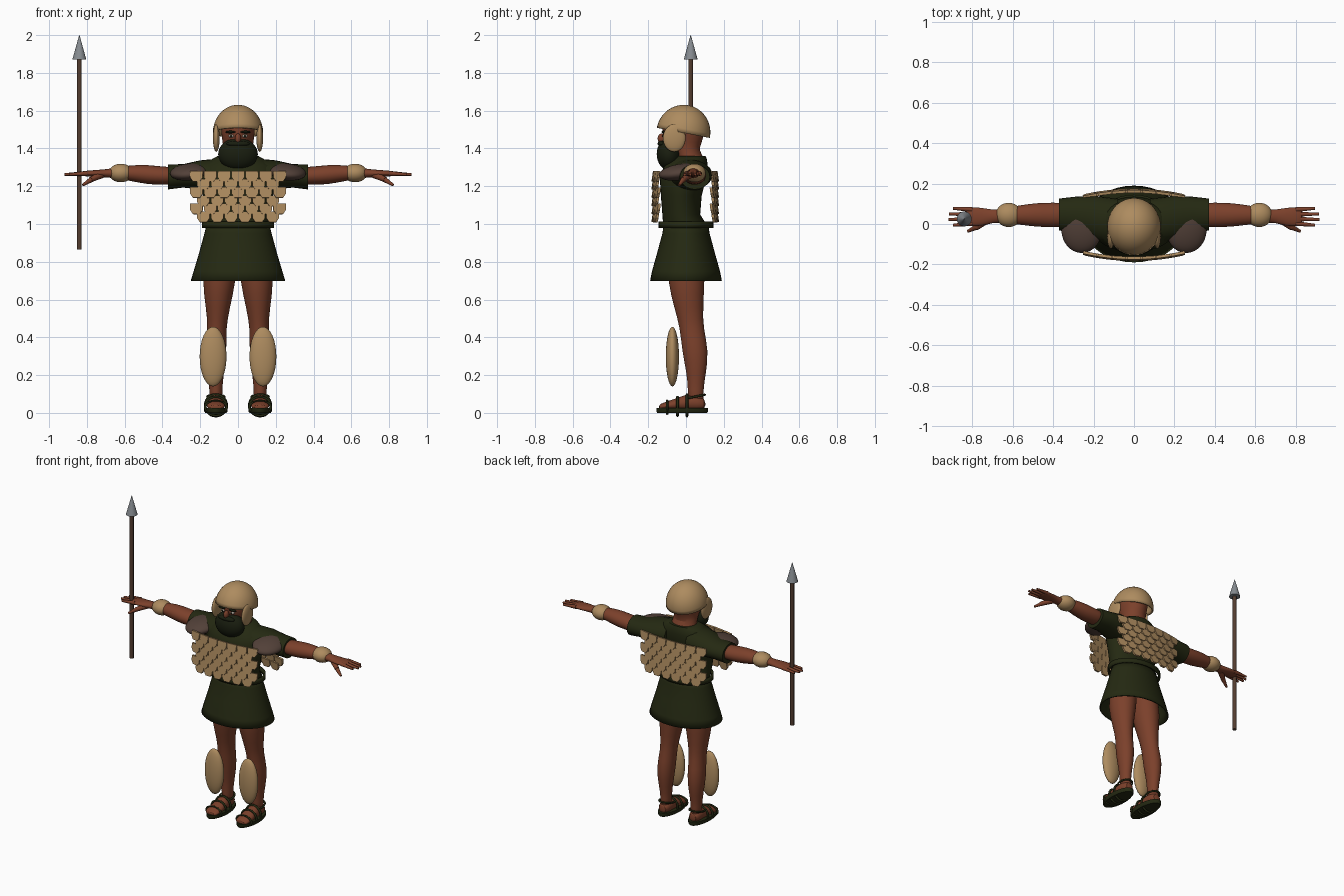
import bpy, bmesh, math
from mathutils import Vector, Matrix

cube = bpy.data.objects.get("Cube")
if cube:
    bpy.data.objects.remove(cube, do_unlink=True)


def material(name, rgb):
    m = bpy.data.materials.new(name)
    m.use_nodes = True
    m.diffuse_color = (*rgb, 1)
    m.node_tree.nodes["Principled BSDF"].inputs["Base Color"].default_value = (*rgb, 1)
    return m


BRONZE = material("bronze", (0.42, 0.26, 0.115))
SKIN = material("skin", (0.20, 0.052, 0.024))
CLOTH = material("dark_green_cloth", (0.018, 0.022, 0.006))
HAIR = material("dark_hair", (0.010, 0.013, 0.005))
LEATHER = material("brown_leather", (0.085, 0.052, 0.040))
WOOD = material("dark_wood", (0.085, 0.045, 0.028))
STEEL = material("steel", (0.24, 0.26, 0.28))
WHITE = material("eye_white", (0.45, 0.40, 0.35))


def finish(name, bm, mat, angle=50):
    bmesh.ops.recalc_face_normals(bm, faces=bm.faces)
    me = bpy.data.meshes.new(name)
    bm.to_mesh(me)
    bm.free()
    me.materials.append(mat)
    me.shade_smooth()
    me.set_sharp_from_angle(angle=math.radians(angle))
    ob = bpy.data.objects.new(name, me)
    bpy.context.collection.objects.link(ob)
    return ob


def loft(name, axis, sections, mat, sides=20, caps=True, subsurf=0, solid=0):
    """Elliptical rings (along, u, v, ru, rv) joined along one axis."""
    bm = bmesh.new()
    rings = []
    for a, u, v, ru, rv in sections:
        ring = []
        for i in range(sides):
            t = math.tau * i / sides
            p, q = u + ru * math.cos(t), v + rv * math.sin(t)
            ring.append(bm.verts.new({"x": (a, p, q), "y": (p, a, q), "z": (p, q, a)}[axis]))
        rings.append(ring)
    for low, high in zip(rings, rings[1:]):
        for i in range(sides):
            j = (i + 1) % sides
            bm.faces.new((low[i], low[j], high[j], high[i]))
    if caps:
        bm.faces.new(rings[0])
        bm.faces.new(rings[-1])
    ob = finish(name, bm, mat)
    if subsurf:
        ob.modifiers.new("smooth", "SUBSURF").levels = subsurf
        ob.modifiers["smooth"].render_levels = subsurf
    if solid:
        ob.modifiers.new("thickness", "SOLIDIFY").thickness = solid
    return ob


def ellipsoid(name, loc, radii, mat, rot=(0, 0, 0)):
    bm = bmesh.new()
    bmesh.ops.create_uvsphere(bm, u_segments=28, v_segments=16, radius=1)
    bmesh.ops.scale(bm, vec=radii, verts=bm.verts)
    ob = finish(name, bm, mat, 180)
    ob.location, ob.rotation_euler = loc, rot
    return ob


def rod(name, p, q, r1, r2, mat, sides=14):
    p, q = Vector(p), Vector(q)
    bm = bmesh.new()
    bmesh.ops.create_cone(bm, cap_ends=True, segments=sides, radius1=r1, radius2=r2, depth=(q - p).length)
    ob = finish(name, bm, mat)
    ob.location = (p + q) / 2
    ob.rotation_euler = (q - p).to_track_quat("Z", "Y").to_euler()
    return ob


def strap(name, loc, rx, ry, r, rot, mat):
    bpy.ops.mesh.primitive_torus_add(major_radius=rx, minor_radius=r, major_segments=28, minor_segments=8)
    ob = bpy.context.object
    ob.name = name
    ob.location, ob.rotation_euler = loc, rot
    ob.scale.y = ry / rx
    ob.data.materials.append(mat)
    ob.data.shade_smooth()


# Head and neck
loft("head", "z", [(1.28, 0, .02, .10, .085), (1.34, 0, .03, .088, .075), (1.39, 0, 0, .078, .066),
                   (1.43, 0, -.015, .082, .10), (1.48, 0, -.015, .09, .113), (1.54, 0, -.01, .09, .115),
                   (1.60, 0, -.01, .055, .07)], SKIN, subsurf=1)
ellipsoid("beard", (0, -.09, 1.37), (.105, .065, .085), HAIR)
ellipsoid("moustache", (0, -.128, 1.425), (.062, .022, .016), HAIR)
ellipsoid("nose", (0, -.13, 1.452), (.016, .02, .027), SKIN)

# Helmet: tilted open dome with cheek guards
bm = bmesh.new()
bmesh.ops.create_uvsphere(bm, u_segments=36, v_segments=20, radius=1)
bmesh.ops.delete(bm, geom=[v for v in bm.verts if v.co.z < -.01], context="VERTS")
bmesh.ops.scale(bm, vec=(.133, .143, .148), verts=bm.verts)
helmet = finish("helmet", bm, BRONZE)
helmet.location, helmet.rotation_euler = (0, -.014, 1.483), (-.19, 0, 0)
helmet.modifiers.new("thickness", "SOLIDIFY").thickness = .01

# Tunic, belt and flared skirt
loft("tunic", "z", [(.98, 0, 0, .165, .12), (1.05, 0, -.025, .17, .10), (1.15, 0, -.025, .185, .108),
                    (1.25, 0, -.015, .21, .124), (1.31, 0, 0, .19, .115), (1.345, 0, .02, .135, .09),
                    (1.36, 0, .025, .108, .078)], CLOTH, sides=32)
loft("belt", "z", [(.98, 0, 0, .19, .145), (1.012, 0, 0, .19, .145)], CLOTH, sides=32, caps=False, solid=.012)
loft("skirt", "z", [(1.0, 0, 0, .165, .118), (.95, 0, 0, .178, .125), (.85, 0, 0, .205, .152),
                    (.75, 0, 0, .235, .18), (.70, 0, 0, .25, .19)], CLOTH, sides=36, caps=False, solid=.01)

# Parts on both sides
for side, s in (("left", 1), ("right", -1)):
    def part(label):
        return side + "_" + label

    ellipsoid(part("eye"), (s * .036, -.112, 1.466), (.015, .012, .008), WHITE)
    ellipsoid(part("pupil"), (s * .036, -.121, 1.466), (.006, .005, .006), HAIR)
    ellipsoid(part("brow"), (s * .04, -.118, 1.487), (.028, .012, .007), HAIR)
    ellipsoid(part("cheek_guard"), (s * .115, -.062, 1.455), (.018, .06, .073), BRONZE)

    # Sleeve, shoulder guard and arm
    loft(part("sleeve"), "x", [(s * .08, .01, 1.258, .115, .09), (s * .2, .03, 1.26, .11, .077),
                               (s * .29, .045, 1.255, .09, .062), (s * .37, .047, 1.249, .079, .066)],
         CLOTH, sides=24)
    ellipsoid(part("shoulder_guard"), (s * .26, -.03, 1.275), (.1, .115, .042), LEATHER, (.15, s * .1, 0))
    loft(part("arm"), "x", [(s * .3, .045, 1.255, .06, .048), (s * .4, .045, 1.255, .062, .048),
                            (s * .48, .045, 1.262, .06, .053), (s * .57, .045, 1.27, .048, .042),
                            (s * .66, .04, 1.27, .034, .026), (s * .7, .038, 1.268, .032, .022),
                            (s * .75, .035, 1.268, .046, .018), (s * .81, .037, 1.267, .048, .015),
                            (s * .835, .037, 1.266, .042, .011)], SKIN, subsurf=1)
    ellipsoid(part("wrist_guard"), (s * .62, .045, 1.27), (.065, .06, .049), BRONZE)
    for i, tip in enumerate((.895, .918, .915, .895)):
        y = .002 + .023 * i
        rod(part(f"finger_{i + 1}"), (s * .8, y, 1.268), (s * tip, y * 1.2 - .008, 1.262), .013, .007, SKIN, 10)
    rod(part("thumb_base"), (s * .72, .025, 1.262), (s * .78, -.018, 1.235), .02, .014, SKIN, 10)
    rod(part("thumb"), (s * .772, -.012, 1.238), (s * .822, -.036, 1.206), .015, .007, SKIN, 10)

    # Leg, shin guard and foot
    loft(part("leg"), "z", [(.04, s * .117, .055, .036, .045), (.12, s * .117, .05, .033, .04),
                            (.2, s * .118, .055, .042, .05), (.33, s * .118, .05, .06, .072),
                            (.45, s * .111, .03, .048, .062), (.55, s * .107, .015, .063, .076),
                            (.7, s * .1, 0, .091, .1), (.86, s * .088, 0, .088, .1)], SKIN, subsurf=1)
    ellipsoid(part("shin_guard"), (s * .132, -.072, .298), (.071, .035, .158), BRONZE)
    loft(part("foot"), "y", [(.105, s * .117, .045, .03, .028), (.06, s * .117, .055, .042, .045),
                             (0, s * .117, .055, .042, .045), (-.07, s * .117, .042, .048, .028),
                             (-.12, s * .117, .035, .05, .02), (-.145, s * .117, .03, .035, .012)],
         SKIN, subsurf=1)

    # Sandal
    loft(part("sandal_sole"), "z", [(0, s * .117, -.02, .056, .132), (.008, s * .117, -.02, .062, .137),
                                    (.027, s * .117, -.02, .062, .137)], CLOTH, sides=28)
    for i, (y, z, height) in enumerate(((-.1, .03, .036), (-.045, .035, .05), (.005, .04, .057))):
        strap(part(f"sandal_strap_{i + 1}"), (s * .117, y, z), .057, height, .007, (math.pi / 2, 0, 0), CLOTH)
    strap(part("ankle_strap"), (s * .117, .045, .085), .046, .055, .006, (.2, 0, 0), CLOTH)


# Scale armour: staggered shield-shaped plates on a curved surface, front and back
def scale_armour(name, sign, depth):
    outline = ((-.5, .5), (.5, .5), (.5, -.1), (.27, -.5), (-.27, -.5), (-.5, -.1))
    pitch, width, height = .073, .068, .056
    bm = bmesh.new()
    for row in range(6):
        count = 7 - row % 2
        for col in range(count):
            x = (col - (count - 1) / 2) * pitch
            place = Matrix.Translation((x, sign * (depth - .45 * x * x), 1.252 - row * .043))
            turn = Matrix.Rotation(-sign * .9 * x, 4, "Z") @ Matrix.Rotation(sign * .14, 4, "X")
            outer, inner = [[bm.verts.new(place @ turn @ Vector((u * width, sign * d, v * height)))
                             for u, v in outline] for d in (.007, -.007)]
            bm.faces.new(outer)
            bm.faces.new(inner)
            for i in range(6):
                j = (i + 1) % 6
                bm.faces.new((outer[i], outer[j], inner[j], inner[i]))
    finish(name, bm, BRONZE, 30)


scale_armour("chest_scales", -1, .172)
scale_armour("back_scales", 1, .164)

# Spear
rod("spear_shaft", (-.84, .025, .865), (-.84, .025, 1.88), .013, .013, WOOD)
rod("spear_head", (-.84, .025, 1.87), (-.84, .025, 2.0), .037, .001, STEEL, 20)
